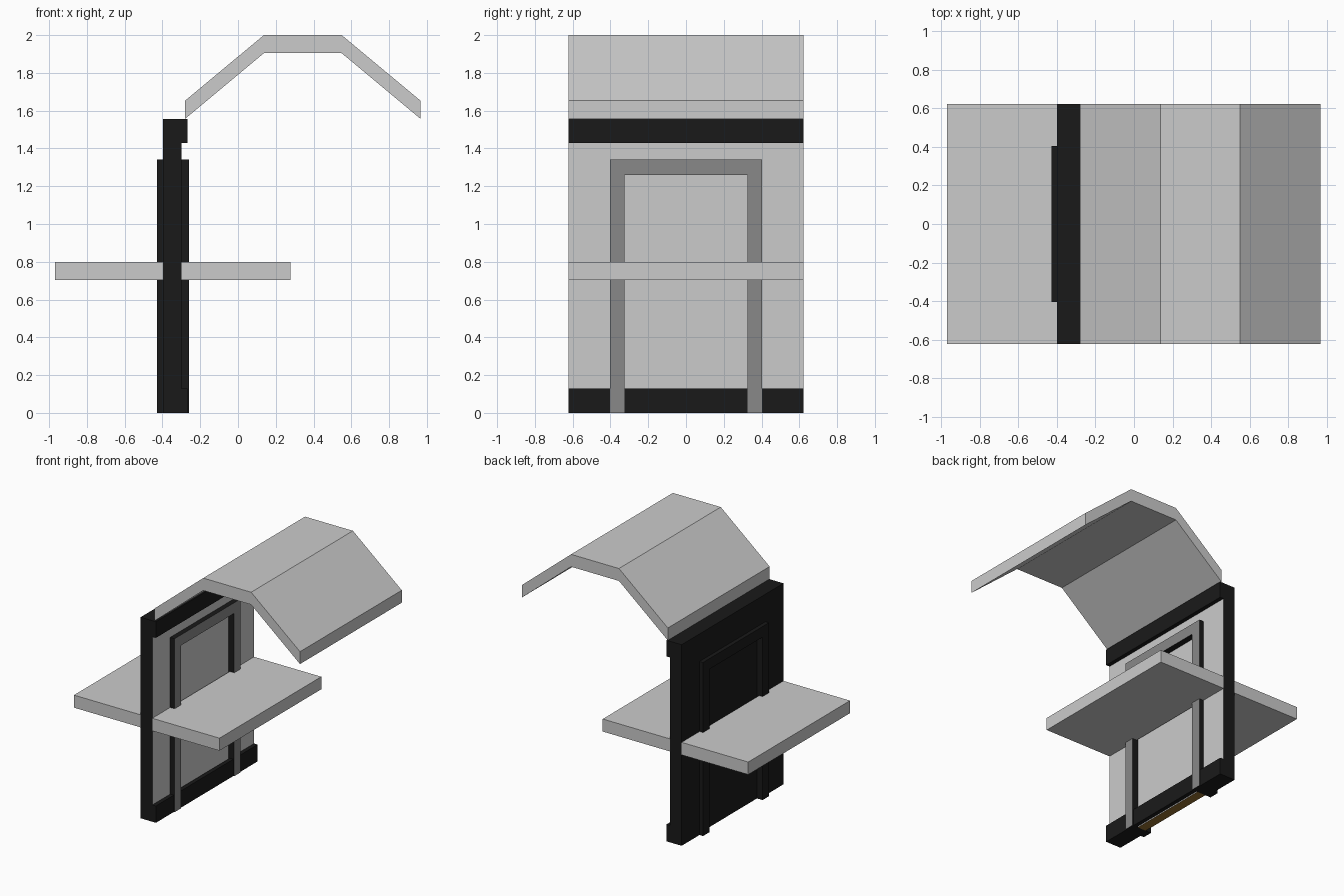
import bpy
from mathutils import Vector

if "Cube" in bpy.data.objects:
    bpy.data.objects.remove(bpy.data.objects["Cube"])


def material(name, rgb):
    m = bpy.data.materials.new(name)
    m.diffuse_color = (*rgb, 1)
    m.use_nodes = True
    m.node_tree.nodes["Principled BSDF"].inputs["Base Color"].default_value = m.diffuse_color
    return m


GREY = material("plain_grey", (0.8, 0.8, 0.8))
DARK = material("dark_grey", (0.25, 0.25, 0.25))
BLACK = material("black", (0.01, 0.01, 0.01))
BROWN = material("brown", (0.3, 0.16, 0.03))


def prism(name, points, axis, lo, hi, side=None, front=None, back=None):
    """Extrude a closed profile along x (points are y,z) or y (points are x,z).
    side colours everything, front the +x faces, back the -x faces."""
    n = len(points)
    place = (lambda t, a, b: (t, a, b)) if axis == 'x' else (lambda t, a, b: (a, t, b))
    verts = [place(t, a, b) for t in (lo, hi) for a, b in points]
    faces = [list(range(n))[::-1], list(range(n, 2 * n))]
    faces += [[i, (i + 1) % n, (i + 1) % n + n, i + n] for i in range(n)]
    if axis == 'y':
        faces = [f[::-1] for f in faces]
    me = bpy.data.meshes.new(name)
    me.from_pydata(verts, [], faces)
    ob = bpy.data.objects.new(name, me)
    bpy.context.collection.objects.link(ob)
    if side:
        for m in (side, front or side, back or side):
            me.materials.append(m)
        for p in me.polygons:
            p.material_index = 1 if p.normal.x > 0.9 else 2 if p.normal.x < -0.9 else 0
    return ob


def rect(a0, a1, b0, b1):
    return [(a0, b0), (a1, b0), (a1, b1), (a0, b1)]


def arch(outer, inner, top, inner_top):
    """Doorway outline, open at the bottom."""
    return [(-outer, 0), (-inner, 0), (-inner, inner_top), (inner, inner_top),
            (inner, 0), (outer, 0), (outer, top), (-outer, top)]


W = 0.622  # half depth of the building

# Wall with doorway: black outside, grey inside
prism("wall", arch(W, 0.325, 1.555, 1.26), 'x', -0.398, -0.298, BLACK, front=GREY)

# Door panel in the opening
prism("door", rect(-0.325, 0.325, 0, 1.26), 'x', -0.38, -0.308,
      BROWN, front=GREY, back=BLACK)

# Door casing on both faces of the wall
prism("outer_door_frame", arch(0.403, 0.325, 1.342, 1.26), 'x', -0.428, -0.398, BLACK)
prism("inner_door_frame", arch(0.403, 0.325, 1.342, 1.26), 'x', -0.298, -0.26,
      BLACK, front=DARK)

# Skirting and cornice on the inner face
for name, z0, z1 in (("skirting", 0, 0.13), ("cornice", 1.43, 1.555)):
    prism(name, rect(-W, W, z0, z1), 'x', -0.298, -0.267, BLACK)

# Floor slabs on either side of the wall
for name, x0, x1 in (("outer_slab", -0.968, -0.398), ("inner_slab", -0.298, 0.277)):
    prism(name, rect(x0, x1, 0.703, 0.8), 'y', -W, W)

# Folded roof shell of even vertical thickness
lower = [(-0.28, 1.557), (0.138, 1.905), (0.548, 1.905), (0.966, 1.557)]
upper = [(x, z + 0.096) for x, z in reversed(lower)]
prism("roof", lower + upper, 'y', -W, W)
